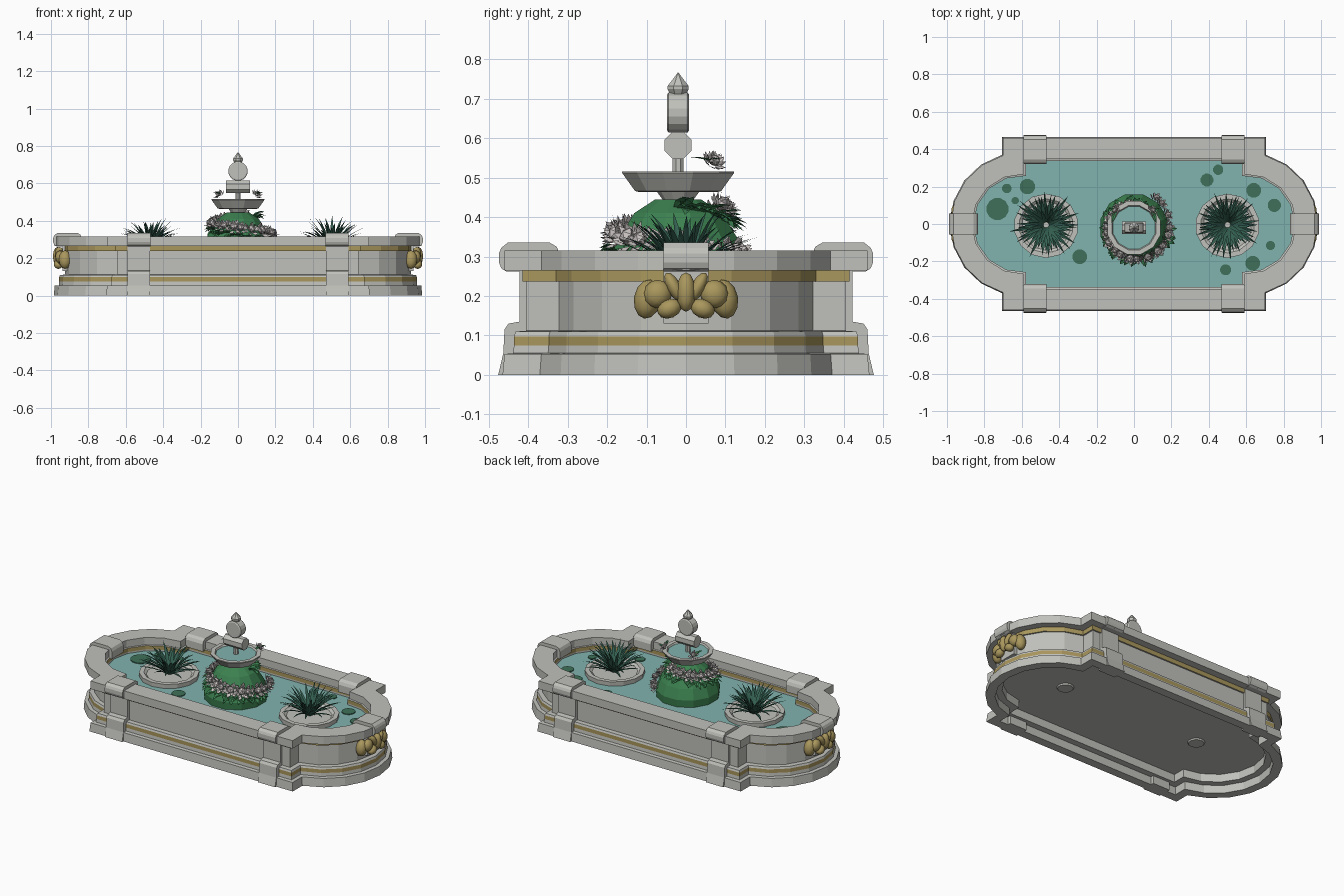
import bpy, bmesh, math, random
from math import sin, cos, pi, sqrt, acos, radians
from mathutils import Vector, Matrix

if "Cube" in bpy.data.objects:
    bpy.data.objects.remove(bpy.data.objects["Cube"])
random.seed(4)


def material(name, rgb):
    m = bpy.data.materials.new(name)
    m.use_nodes = True
    m.diffuse_color = (*rgb, 1)
    m.node_tree.nodes["Principled BSDF"].inputs["Base Color"].default_value = (*rgb, 1)
    return m


STONE = material("pale stone", (0.53, 0.53, 0.50))
GOLD = material("old gold", (0.40, 0.31, 0.11))
WATER = material("pond water", (0.22, 0.45, 0.42))
BLADE = material("dark blade green", (0.035, 0.12, 0.085))
PAD = material("lily pad green", (0.05, 0.16, 0.10))
LEAF = material("leaf green", (0.045, 0.22, 0.08))
PETAL = material("petal white", (0.60, 0.56, 0.55))


def finish(name, bm, *mats, fix=True):
    if fix:
        bmesh.ops.recalc_face_normals(bm, faces=bm.faces)
    me = bpy.data.meshes.new(name)
    bm.to_mesh(me)
    bm.free()
    for m in mats:
        me.materials.append(m)
    ob = bpy.data.objects.new(name, me)
    bpy.context.collection.objects.link(ob)
    return ob


def loft(name, rings, mats, rule=None, closed=False, caps=True):
    """Joins equal rings of points with quads; rule picks a material per band."""
    bm = bmesh.new()
    vs = [[bm.verts.new(p) for p in ring] for ring in rings]
    n = len(vs[0])
    for k in range(len(vs) if closed else len(vs) - 1):
        a, b = vs[k], vs[(k + 1) % len(vs)]
        for i in range(n):
            f = bm.faces.new((a[i], a[(i + 1) % n], b[(i + 1) % n], b[i]))
            f.material_index = rule(k) if rule else 0
    if caps and not closed:
        bm.faces.new(vs[0])
        bm.faces.new(vs[-1])
    return finish(name, bm, *mats)


def lathe(name, profile, n, loc, mat, matrix=Matrix()):
    rings = [[Vector(loc) + matrix @ Vector((r * cos(2 * pi * (i + .5) / n), r * sin(2 * pi * (i + .5) / n), z))
              for i in range(n)] for r, z in profile]
    return loft(name, rings, [mat])


def prism(name, profile, half, mat, loc=(0, 0, 0), turn=0):
    """Extrudes a (depth, height) profile sideways; turn spins it about z."""
    rot = Matrix.Rotation(turn, 3, 'Z')
    rings = [[Vector(loc) + rot @ Vector((s * half, y, z)) for y, z in profile] for s in (-1, 1)]
    return loft(name, rings, [mat])


def outline(o, z):
    """Basin plan: a rectangle with a round bay at each end, offset by o."""
    hx, hy, r = 0.70 + o, 0.46 + o, 0.38 + o
    a0 = acos((hx - 0.60) / r)
    half = [(hx, -hy)]
    half += [(0.60 + r * cos(a), r * sin(a)) for a in (a0 * (i / 4 - 1) for i in range(9))]
    half.append((hx, hy))
    return [(x, y, z) for x, y in half] + [(-x, -y, z) for x, y in half]


# Basin shell: stepped base, wall with gilded bands, overhanging rim
shell = [(0.005, 0), (0, .053), (-.022, .055), (-.024, .075), (-.024, .098), (-.028, .11),
         (-.055, .112), (-.055, .237), (-.046, .237), (-.046, .265), (0, .265), (0, .315),
         (-.113, .315), (-.113, .27), (-.122, .268), (-.122, .245), (-.122, .10),
         (-.09, .10), (-.09, .05), (-.05, .05), (-.05, 0)]
gilded = (3, 8, 14)
loft("basin", [outline(o, z) for o, z in shell], [STONE, GOLD], lambda k: int(k in gilded), closed=True)


def sheet(name, o, z, mat, down=False):
    bm = bmesh.new()
    f = bm.faces.new([bm.verts.new(p) for p in outline(o, z)])
    if down:
        f.normal_flip()
    return finish(name, bm, mat, fix=False)


sheet("pond_water", -.12, .235, WATER)
sheet("basin_floor", -.088, .10, STONE, down=True)

# Pilasters with rounded caps on the long sides
shaft = [(.39, 0), (.476, 0), (.463, .055), (.46, .115), (.45, .13), (.422, .135), (.422, .27), (.39, .27)]
cap = [(.32, .262), (.455, .262), (.468, .27), (.474, .285), (.474, .308), (.468, .322), (.452, .335),
       (.345, .335), (.328, .325), (.32, .308)]
for side, turn in (("back", 0), ("front", pi)):
    for hand, x in (("left", .53), ("right", -.53)):
        prism(side + "_" + hand + "_pilaster", shaft, .06, STONE, (x, 0, 0), turn)
        prism(side + "_" + hand + "_cap", cap, .062, STONE, (x, 0, 0), turn)


# Gilded shell ornament and stone cap on each round end
def blob(bm, loc, size, tilt=0):
    m = Matrix.Translation(loc) @ Matrix.Rotation(tilt, 4, 'X') @ Matrix.Diagonal((*size, 1))
    bmesh.ops.create_uvsphere(bm, u_segments=10, v_segments=6, radius=1, matrix=m)


for hand, s in (("left", 1), ("right", -1)):
    prism(hand + "_end_cap", cap, .057, STONE, (s * .514, 0, 0), -s * pi / 2)
    prism(hand + "_end_block", [(.40, .13), (.425, .13), (.425, .27), (.40, .27)], .057, STONE,
          (s * .514, 0, 0), -s * pi / 2)
    bm = bmesh.new()
    for t in (-1, 1):
        blob(bm, (s * .925, t * .098, .192), (.034, .034, .05), t * .15)
        blob(bm, (s * .95, t * .072, .205), (.028, .036, .036), t * .6)
        blob(bm, (s * .96, t * .042, .168), (.026, .032, .024), t * -.4)
        blob(bm, (s * .955, t * .03, .222), (.026, .018, .042), t * -.5)
    blob(bm, (s * .965, 0, .21), (.026, .024, .05))
    ob = finish(hand + "_shell_ornament", bm, GOLD)
    ob.data.shade_smooth()


# Lily pads
pads = [(-.73, .08, .06), (-.57, .20, .042), (-.68, .19, .026), (-.635, .125, .02), (-.29, -.175, .04),
        (.39, .235, .035), (.45, .29, .028), (.64, .18, .04), (.75, .10, .036), (.73, -.115, .025),
        (.635, -.21, .04), (.49, -.245, .03)]
for x, y, r in pads:
    lathe("lily_pad", [(r, .234), (r, .24)], 12, (x, y, 0), PAD)


def blade(bm, base, yaw, pitch, length, width, droop, steps=4):
    """Arching leaf with a folded midrib, tapering to a point."""
    out, side = Vector((cos(yaw), sin(yaw), 0)), Vector((-sin(yaw), cos(yaw), 0))
    p, last = Vector(base), None
    for k in range(steps + 1):
        t = k / steps
        w = width * (.55 + 1.2 * t) * (1 - t) * 1.3
        mid = bm.verts.new(p)
        if k < steps:
            up = Vector((0, 0, w * .35))
            row = (bm.verts.new(p + side * w + up), mid, bm.verts.new(p - side * w + up))
        else:
            row = (mid,)
        if last:
            for i in (0, 1):
                if len(row) == 3:
                    bm.faces.new((last[i], last[i + 1], row[i + 1], row[i]))
                else:
                    bm.faces.new((last[i], last[i + 1], mid))
        last = row
        a = pitch - droop * t
        p = p + (out * cos(a) + Vector((0, 0, sin(a)))) * (length / steps)


# Planters with spiky plants
for hand, x in (("left", .50), ("right", -.47)):
    lathe(hand + "_planter", [(.045, .092), (.05, .10), (.15, .21), (.17, .235), (.172, .262), (.145, .262),
                              (.13, .25)], 14, (x, -.01, 0), STONE)
    bm = bmesh.new()
    for i in range(64):
        yaw = i * 2.39996
        blade(bm, (x + .015 * cos(yaw), -.005 + .015 * sin(yaw), .25), yaw,
              radians(28 + 45 * i / 64 + random.uniform(-6, 6)), random.uniform(.15, .2), .0125,
              random.uniform(.3, .9))
    finish(hand + "_spiky_plant", bm, BLADE, fix=False)

# Flower mound under the fountain
C = Vector((0, -.02, 0))
lathe("mound", [(.17, .10), (.185, .28), (.16, .34), (.115, .41), (.06, .445)], 12, C, LEAF)
bm = bmesh.new()
for i in range(110):
    yaw, t = i * 2.39996, (i * .618) % 1
    r = .165 - .085 * t
    blade(bm, C + Vector((r * cos(yaw), r * sin(yaw), .27 + .15 * t)), yaw + random.uniform(-.7, .7),
          random.uniform(.1, .9), random.uniform(.05, .08), .024, 1.2, 3)
finish("mound_leaves", bm, LEAF, fix=False)


def rose(bm, loc, axis, r):
    """Rounded heart wrapped in rings of cupped petals."""
    m = Matrix.Translation(loc) @ Vector(axis).to_track_quat('Z', 'Y').to_matrix().to_4x4() @ Matrix.Scale(r, 4)
    bmesh.ops.create_icosphere(bm, subdivisions=1, radius=.5, matrix=m @ Matrix.Translation((0, 0, .2)))
    for count, rad, low, top in ((4, .6, -.1, .75), (5, .85, -.25, .5), (6, 1.1, -.35, .2)):
        for i in range(count):
            a, w = 2 * pi * i / count + rad * 3, 3.6 / count

            def pt(q, f, z):
                return bm.verts.new(m @ Vector((f * rad * cos(a + q * w), f * rad * sin(a + q * w), z)))
            lo, l, h, t = pt(0, .25, low), pt(-.6, .75, (low + top) / 2), pt(.6, .75, (low + top) / 2), pt(0, 1.05, top)
            bm.faces.new((lo, h, l))
            bm.faces.new((l, h, t))


bm = bmesh.new()
for i in range(21):
    yaw, t = i * 2.39996, (i * .618 + .2) % 1
    r = .20 - .085 * t
    rose(bm, C + Vector((r * cos(yaw), r * sin(yaw), .305 + .125 * t)),
         (cos(yaw), sin(yaw), .5 + .6 * t), random.uniform(.034, .046))
finish("mound_roses", bm, PETAL, fix=False)

# Fountain bowl, stem and water
lathe("bowl_stem", [(.05, .40), (.036, .44), (.055, .466)], 10, C, STONE)
lathe("bowl", [(.10, .463), (.113, .466), (.147, .512), (.147, .516), (.122, .516), (.108, .49)], 12, C, STONE)
lathe("bowl_water", [(.118, .500), (.118, .506)], 12, C, WATER)

# Statue column: post, bolster, disc and finial
lathe("post", [(.015, .49), (.015, .56)], 8, C, STONE)
lathe("bolster", [(.037, -.065), (.037, .065)], 8, C + Vector((0, 0, .582)), STONE, Matrix.Rotation(pi / 2, 3, 'Y'))
lathe("disc", [(.046, -.028), (.052, -.024), (.052, .024), (.046, .028)], 16, C + Vector((0, 0, .665)), STONE,
      Matrix.Rotation(pi / 2, 3, 'X'))
lathe("finial", [(.022, .712), (.029, .724), (.029, .732), (.014, .75), (.001, .766)], 8, C, STONE)

# Loose blossoms with leaves on the bowl edge
blooms, leaves = bmesh.new(), bmesh.new()
for s in (-1, 1):
    at = Vector((s * .10, .07, .54))
    rose(blooms, at, (s * .6, .5, .8), .03)
    blade(leaves, at, -pi / 2 + s * .3, .25, .07, .014, .2, 3)
    blade(leaves, at, pi / 2 - s * 1.2, .4, .04, .014, .6, 3)
finish("bowl_blossoms", blooms, PETAL, fix=False)
finish("bowl_leaves", leaves, LEAF, fix=False)
